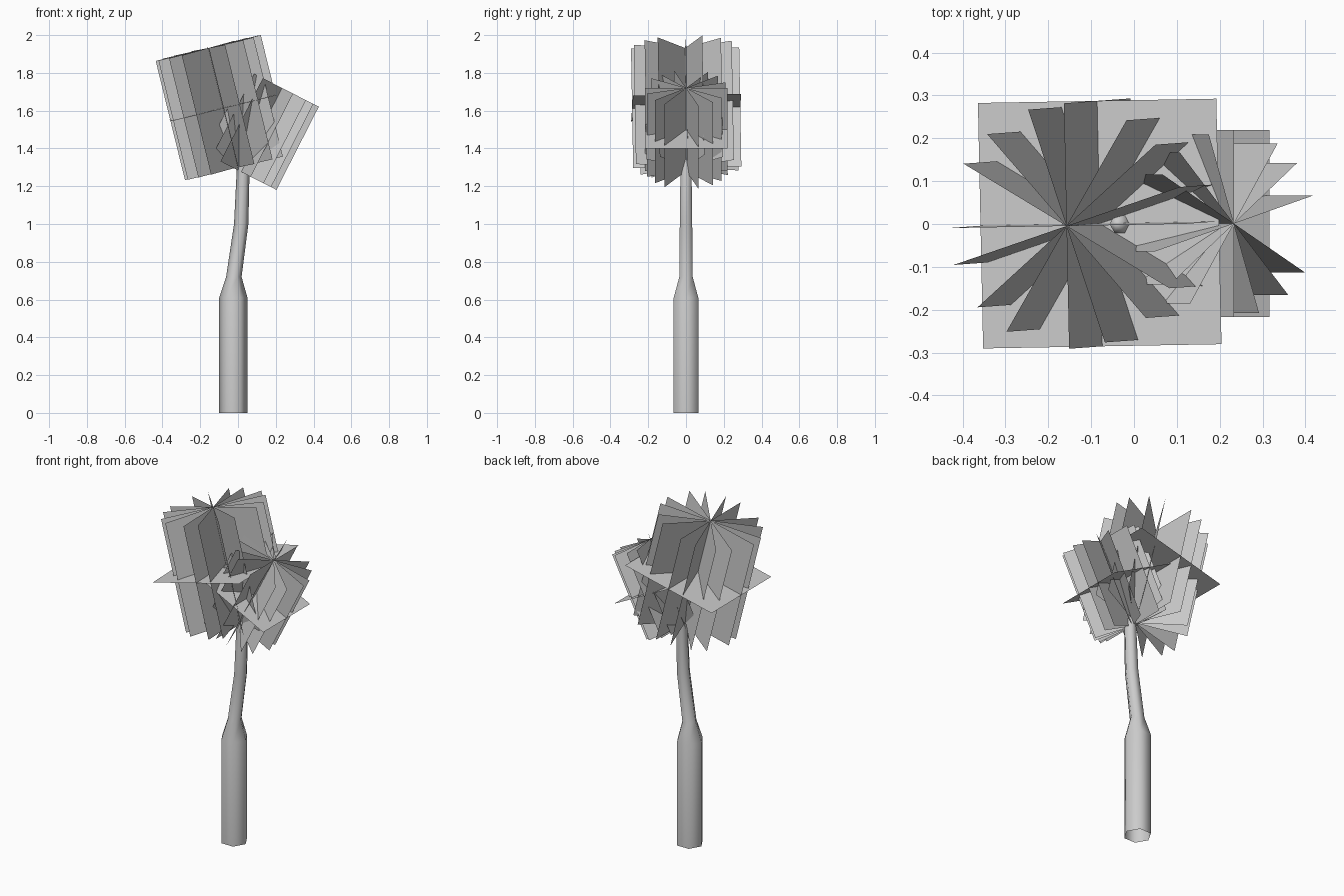
import bpy, bmesh
from math import radians, cos, sin, pi
from mathutils import Matrix, Vector

if "Cube" in bpy.data.objects:
    bpy.data.objects.remove(bpy.data.objects["Cube"])


def finish(bm, name):
    mesh = bpy.data.meshes.new(name)
    bm.to_mesh(mesh)
    bm.free()
    obj = bpy.data.objects.new(name, mesh)
    bpy.context.collection.objects.link(obj)
    return obj


def trunk(path, sides=6):
    """Hexagonal tube through (x, z, radius) stations, open at the base."""
    bm = bmesh.new()
    rings = []
    for x, z, r in path:
        rings.append([bm.verts.new((x + r * cos(2 * pi * i / sides),
                                    r * sin(2 * pi * i / sides), z))
                      for i in range(sides)])
    for a, b in zip(rings, rings[1:]):
        for i in range(sides):
            j = (i + 1) % sides
            bm.faces.new((a[i], a[j], b[j], b[i]))
    bm.faces.new(rings[-1])
    obj = finish(bm, "trunk")
    bpy.context.view_layer.objects.active = obj
    obj.select_set(True)
    bpy.ops.object.shade_smooth_by_angle(angle=radians(65))
    return obj


def crown(name, centre, half_width, half_height, tilt_x, tilt_y, turn):
    """Foliage cards: four upright crosses around one axis plus a level card."""
    bm = bmesh.new()
    w, h = half_width, half_height
    for cross in (0, 17.5, 40.5, 58.5):
        for extra in (0, 90):
            a = radians(cross + extra)
            d = Vector((cos(a), sin(a), 0)) * w
            up = Vector((0, 0, h))
            bm.faces.new([bm.verts.new(p) for p in
                          (-d - up, d - up, d + up, -d + up)])
    bm.faces.new([bm.verts.new((sx * w, sy * w, 0)) for sx, sy in
                  ((-1, -1), (1, -1), (1, 1), (-1, 1))])
    place = (Matrix.Translation(centre)
             @ Matrix.Rotation(radians(tilt_y), 4, 'Y')
             @ Matrix.Rotation(radians(tilt_x), 4, 'X')
             @ Matrix.Rotation(radians(turn), 4, 'Z'))
    bm.transform(place)
    return finish(bm, name)


# Trunk: thick base, shoulder, bent thin stem ending in a rounded tip
trunk([(-0.025, 0.0, 0.075), (-0.025, 0.61, 0.075), (-0.022, 0.72, 0.041),
       (0.017, 1.0, 0.038), (0.027, 1.28, 0.034), (-0.03, 1.61, 0.027),
       (-0.035, 1.64, 0.022), (-0.038, 1.655, 0.01)])

# Foliage: large crown leaning left, smaller one leaning right
crown("large_crown", (-0.08, 0.001, 1.616), 0.2865, 0.325, 1.0, -13.8, 1.0)
crown("small_crown", (0.121, 0.001, 1.50), 0.2185, 0.247, 0.0, 27.0, 0.0)
